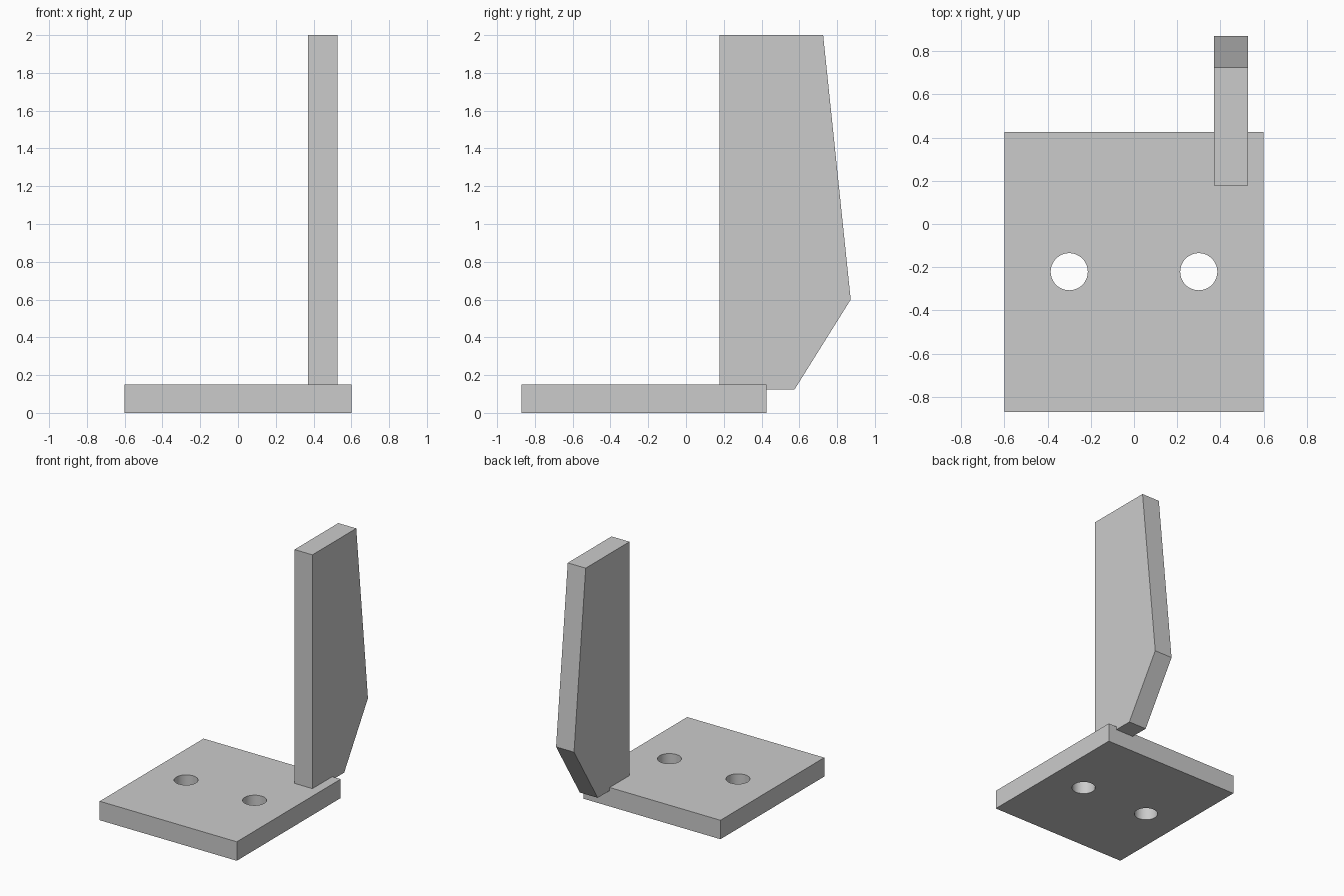
import bpy, bmesh
from mathutils import Matrix, Vector

if "Cube" in bpy.data.objects:
    bpy.data.objects.remove(bpy.data.objects["Cube"])


def prism(name, points, offset):
    """Solid made by extruding a closed outline along offset."""
    bm = bmesh.new()
    face = bm.faces.new([bm.verts.new(p) for p in points])
    result = bmesh.ops.extrude_face_region(bm, geom=[face])
    moved = [g for g in result["geom"] if isinstance(g, bmesh.types.BMVert)]
    bmesh.ops.translate(bm, verts=moved, vec=Vector(offset))
    bmesh.ops.recalc_face_normals(bm, faces=bm.faces)
    mesh = bpy.data.meshes.new(name)
    bm.to_mesh(mesh)
    bm.free()
    obj = bpy.data.objects.new(name, mesh)
    bpy.context.collection.objects.link(obj)
    return obj


# Base plate
front, back, half = -0.872, 0.426, 0.6
plate = prism("base_plate",
              [(-half, front, 0), (half, front, 0), (half, back, 0), (-half, back, 0)],
              (0, 0, 0.15))

# Two round bolt holes through the plate
bm = bmesh.new()
for x in (-0.3, 0.3):
    bmesh.ops.create_cone(bm, cap_ends=True, segments=48, radius1=0.086, radius2=0.086,
                          depth=0.4, matrix=Matrix.Translation((x, -0.221, 0.075)))
mesh = bpy.data.meshes.new("hole_cutter")
bm.to_mesh(mesh)
bm.free()
cutter = bpy.data.objects.new("hole_cutter", mesh)
bpy.context.collection.objects.link(cutter)
cut = plate.modifiers.new("bolt_holes", "BOOLEAN")
cut.operation = "DIFFERENCE"
cut.solver = "EXACT"
cut.object = cutter
bpy.context.view_layer.objects.active = plate
plate.select_set(True)
bpy.ops.object.modifier_apply(modifier=cut.name)
bpy.ops.object.shade_smooth_by_angle()
bpy.data.objects.remove(cutter)

# Upright fin, slightly sunk into the plate
profile = [(0.178, 0.125), (0.575, 0.125), (0.872, 0.6), (0.726, 2.0), (0.178, 2.0)]
prism("upright_fin", [(0.37, y, z) for y, z in profile], (0.157, 0, 0))
